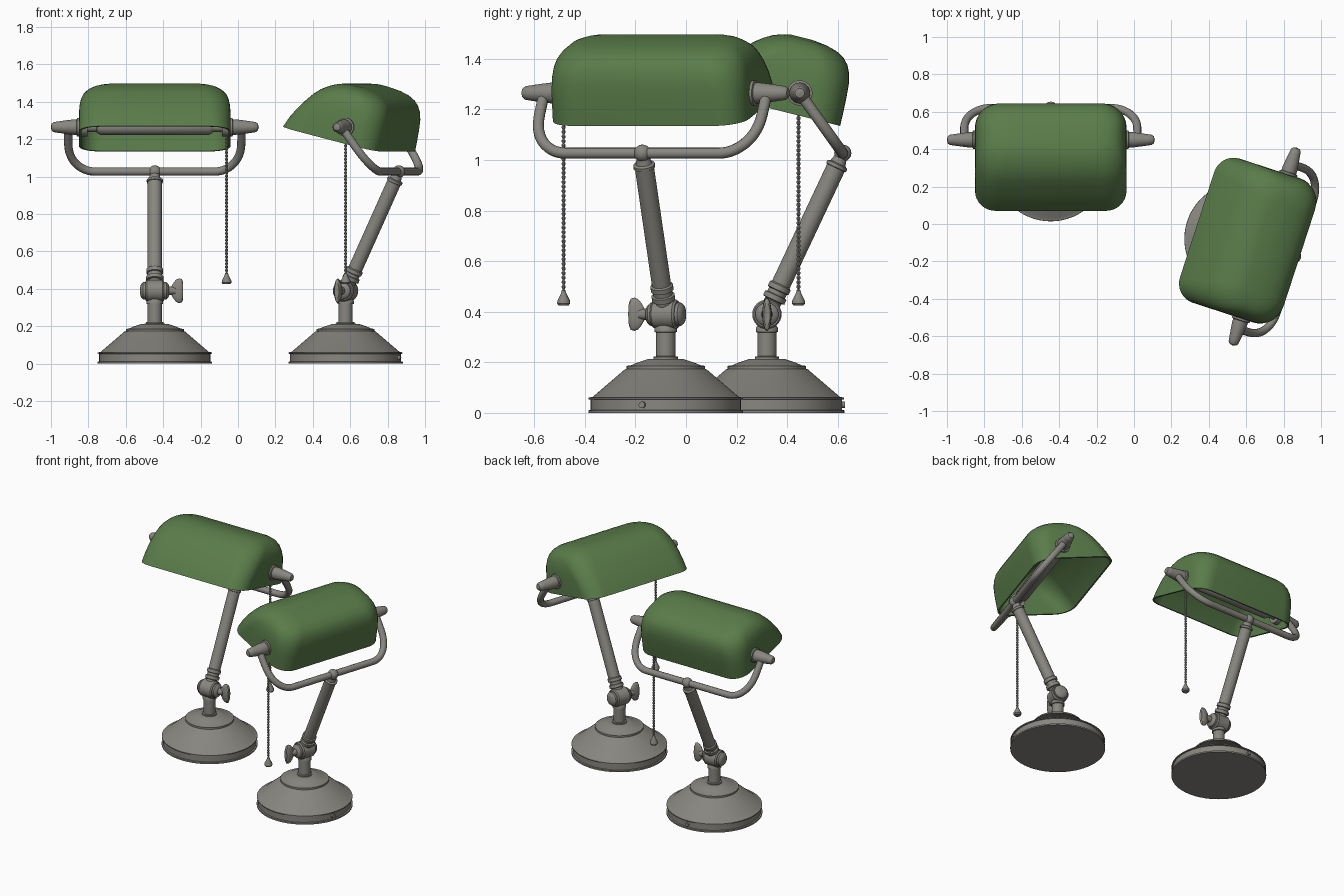
import bpy, bmesh, math
from mathutils import Matrix, Vector

if "Cube" in bpy.data.objects:
    bpy.data.objects.remove(bpy.data.objects["Cube"])


def material(name, rgb):
    m = bpy.data.materials.new(name)
    m.diffuse_color = (*rgb, 1)
    m.use_nodes = True
    m.node_tree.nodes["Principled BSDF"].inputs["Base Color"].default_value = m.diffuse_color
    return m


METAL = material("grey_metal", (0.25, 0.24, 0.215))
GREEN = material("green_enamel", (0.10, 0.20, 0.067))
INNER = material("pale_lining", (0.48, 0.47, 0.46))

T = Matrix.Translation
X_RIGHT = Matrix.Rotation(math.pi / 2, 4, 'Y')    # local z -> +x
X_LEFT = Matrix.Rotation(-math.pi / 2, 4, 'Y')    # local z -> -x


def finish(name, me, mats, angle=35):
    me.materials.clear()
    for m in mats:
        me.materials.append(m)
    me.shade_smooth()
    me.set_sharp_from_angle(angle=math.radians(angle))
    ob = bpy.data.objects.new(name, me)
    bpy.context.scene.collection.objects.link(ob)
    return ob


def loft(name, rings, mats, mat_rule=None, angle=35):
    """Skin a list of closed rings and cap both ends."""
    bm = bmesh.new()
    vr = [[bm.verts.new(p) for p in r] for r in rings]
    n = len(rings[0])
    for k, (a, b) in enumerate(zip(vr, vr[1:])):
        for i in range(n):
            f = bm.faces.new((a[i], a[(i + 1) % n], b[(i + 1) % n], b[i]))
            f.material_index = mat_rule(k) if mat_rule else 0
    bm.faces.new(vr[0]).material_index = mat_rule(0) if mat_rule else 0
    bm.faces.new(vr[-1]).material_index = mat_rule(len(rings)) if mat_rule else 0
    bmesh.ops.recalc_face_normals(bm, faces=bm.faces)
    me = bpy.data.meshes.new(name)
    bm.to_mesh(me)
    bm.free()
    return finish(name, me, mats, angle)


def lathe(name, profile, mtx, mat=METAL, seg=32):
    """Turn (radius, height) points about local z."""
    rings = [[mtx @ Vector((max(r, 0.001) * math.cos(2 * math.pi * i / seg),
                            max(r, 0.001) * math.sin(2 * math.pi * i / seg), z))
              for i in range(seg)] for r, z in profile]
    return loft(name, rings, [mat])


def ball(r, n=10):
    return [(r * math.sin(math.pi * i / n), -r * math.cos(math.pi * i / n)) for i in range(n + 1)]


def rounded_rect(hx, y0, y1, r, steps=8):
    pts = []
    for k, (cx, cy) in enumerate([(hx - r, y1 - r), (r - hx, y1 - r), (r - hx, y0 + r), (hx - r, y0 + r)]):
        for i in range(steps + 1):
            a = math.pi / 2 * (k + i / steps)
            pts.append((cx + r * math.cos(a), cy + r * math.sin(a)))
    return pts


# shade levels: height, front, back, half length, corner radius
SHADE = [(0, -.278, .278, .405, .11), (.06, -.255, .277, .405, .115), (.116, -.225, .275, .405, .12),
         (.17, -.19, .271, .402, .125), (.21, -.162, .262, .395, .13), (.24, -.134, .248, .384, .13),
         (.265, -.10, .225, .365, .12), (.283, -.068, .193, .342, .105), (.295, -.035, .15, .31, .08),
         (.303, 0, .09, .26, .044)]

BASE = [(0, 0), (.306, 0), (.306, .01), (.297, .012), (.297, .052), (.305, .054), (.305, .06),
        (.288, .064), (.162, .172), (.155, .174), (.155, .186), (.138, .188), (.115, .198), (.085, .208),
        (.07, .213), (.048, .214), (.048, .222), (.038, .224), (.038, .318), (.044, .32), (.044, .335), (.03, .36)]

ARM = [(0, .03), (.035, .03), (.035, .06), (.046, .063), (.046, .083), (.038, .086), (.038, .102),
       (.045, .105), (.045, .125), (.038, .13), (.038, .64), (.043, .642), (.043, .655),
       (.032, .66), (.024, .69), (0, .69)]

SOCKET = [(0, .36), (.05, .36), (.05, .415), (.041, .418), (.041, .435), (.037, .47), (.03, .52),
          (.027, .54), (.019, .551), (0, .556)]

YOKE = [(.463, 0), (.463, .2), (.463, .4), (.457, .58), (.435, .77), (.395, .92), (.345, 1), (.28, 1), (.1, 1)]


def build_lamp(tag, M):
    # base with post
    lathe("base_" + tag, BASE, M, seg=64)
    lathe("cord_stub_" + tag, [(0, 0), (.013, 0), (.013, .016), (0, .016)],
          M @ T((0, .293, .032)) @ Matrix.Rotation(-math.pi / 2, 4, 'X'), seg=12)

    # tilting joint with caps and wing knob
    J = M @ T((0, 0, .39))
    lathe("joint_" + tag, [(0, -.05), (.052, -.05), (.058, -.042), (.058, .042), (.052, .05), (0, .05)], J @ X_RIGHT)
    for side, R in (("right", X_RIGHT), ("left", X_LEFT)):
        lathe(f"joint_cap_{side}_{tag}", [(0, .04), (.046, .04), (.046, .062), (.036, .073), (.02, .078), (0, .078)], J @ R)
    lathe("knob_shaft_" + tag, [(0, .06), (.024, .06), (.02, .11), (0, .11)], J @ X_RIGHT, seg=16)
    lathe("wing_knob_" + tag, [(0, .088), (.025, .09), (.045, .102), (.06, .115), (.066, .13), (.062, .145),
                               (.045, .152), (0, .147)],
          J @ X_RIGHT @ Matrix.Diagonal((1, .28, 1, 1)))

    # leaning arm and its top ball
    lathe("arm_" + tag, ARM, J @ Matrix.Rotation(-math.atan2(.30, .637), 4, 'X'))
    lathe("arm_ball_" + tag, ball(.034), M @ T((0, .30, 1.027)))

    # yoke tube
    pts = [(x, s) for x, s in YOKE] + [(-x, s) for x, s in reversed(YOKE)]
    cu = bpy.data.curves.new("yoke_path", 'CURVE')
    cu.dimensions = '3D'
    cu.bevel_depth = .022
    cu.bevel_resolution = 4
    cu.use_fill_caps = True
    sp = cu.splines.new('NURBS')
    sp.points.add(len(pts) - 1)
    for p, (x, s) in zip(sp.points, pts):
        p.co = (x, .13 + .17 * s, 1.265 - .238 * s, 1)
    sp.order_u = 3
    sp.use_endpoint_u = True
    sp.resolution_u = 6
    tmp = bpy.data.objects.new("yoke_path", cu)
    me = bpy.data.meshes.new_from_object(tmp)
    bpy.data.objects.remove(tmp)
    me.transform(M)
    finish("yoke_" + tag, me, [METAL])

    # side sockets, lamp tube and holders
    A = M @ T((0, .13, 1.265))
    for side, R in (("right", X_RIGHT), ("left", X_LEFT)):
        lathe(f"socket_{side}_{tag}", SOCKET, A @ R)
        lathe(f"tube_holder_{side}_{tag}", [(0, .29), (.025, .29), (.025, .39), (0, .39)], A @ R, seg=20)
    lathe("light_tube_" + tag, [(0, -.315), (.03, -.31), (.042, -.29), (.042, .29), (.03, .31), (0, .315)], A @ X_RIGHT)

    # shade: outer skin, then pale inner skin
    S = M @ T((0, .02, 1.2025)) @ Matrix.Rotation(-math.atan2(.135, .54), 4, 'X')
    t = .012
    rings = [[S @ Vector((x, y, h)) for x, y in rounded_rect(hx, f, b, r)] for h, f, b, hx, r in reversed(SHADE)]
    rings += [[S @ Vector((x, y, h - (t if h > .2 else t * h / .2)))
               for x, y in rounded_rect(hx - t, f + t, b - t, r - t)] for h, f, b, hx, r in SHADE]
    n = len(SHADE)
    loft("shade_" + tag, rings, [GREEN, INNER], lambda k: 1 if k >= n else 0, angle=45)

    # pull chain: thin cord, beads and weight
    C = M @ T((.384, .125, 0))
    lathe("chain_cord_" + tag, [(0, .47), (.004, .47), (.004, 1.26), (0, 1.26)], C, seg=6)
    beads = [(.0035, .47)]
    for i in range(44):
        z = .474 + i * .018
        beads += [(.0085, z + .005), (.0085, z + .01), (.0035, z + .015)]
    lathe("chain_beads_" + tag, beads, C, seg=8)
    lathe("chain_weight_" + tag, [(0, .425), (.02, .425), (.026, .433), (.025, .444), (.011, .472), (.008, .482), (0, .482)],
          C, seg=16)


build_lamp("left", T((-.445, .32, 0)))
build_lamp("right", T((.575, -.08, 0)) @ Matrix.Rotation(math.radians(-108), 4, 'Z'))
